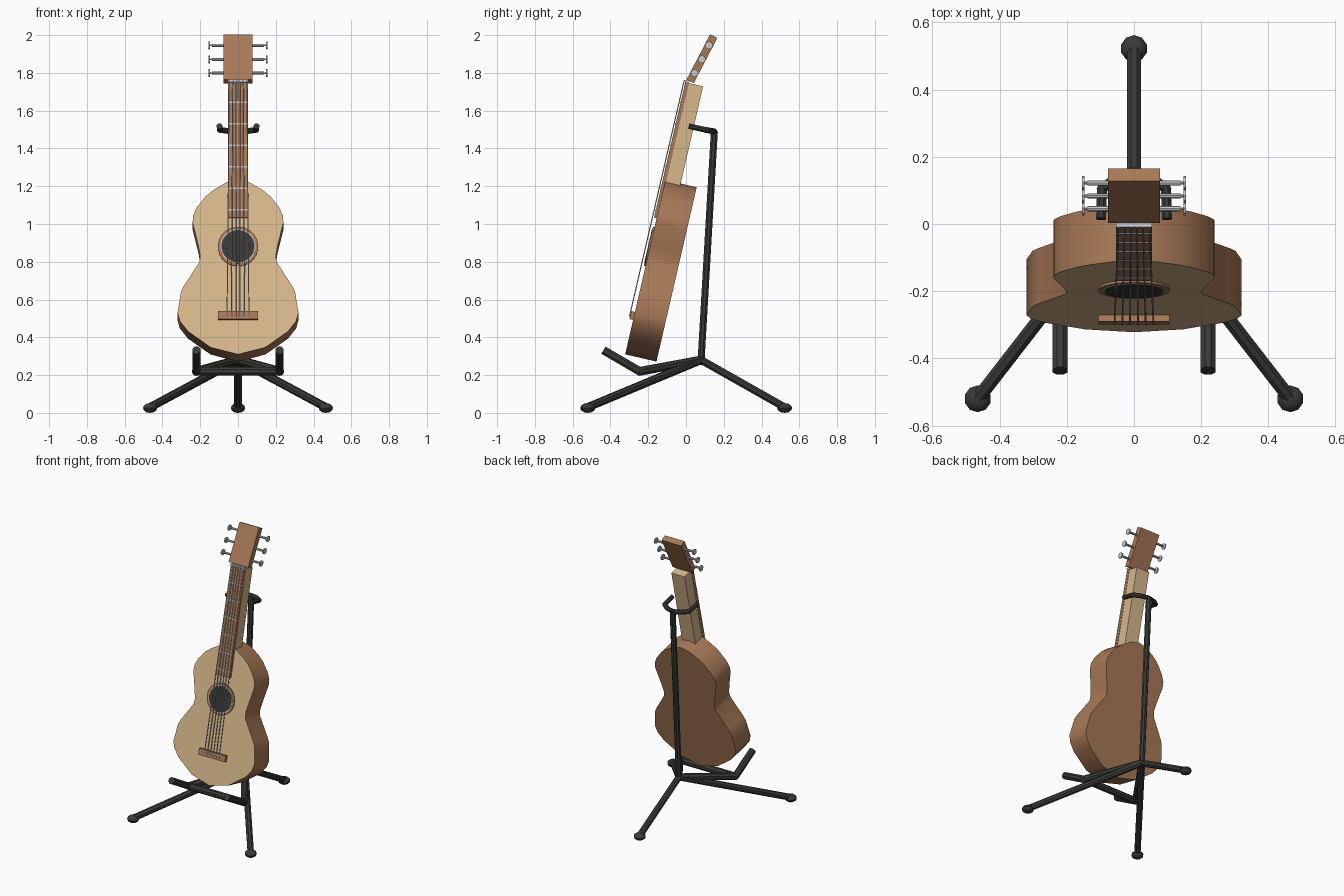
import bpy, bmesh
from math import radians, pi
from mathutils import Matrix, Vector

if "Cube" in bpy.data.objects:
    bpy.data.objects.remove(bpy.data.objects["Cube"])


def material(name, rgb):
    m = bpy.data.materials.new(name)
    m.use_nodes = True
    m.diffuse_color = (*rgb, 1)
    m.node_tree.nodes["Principled BSDF"].inputs["Base Color"].default_value = (*rgb, 1)
    return m


SPRUCE = material("pale wood", (0.68, 0.48, 0.26))
BROWN = material("brown wood", (0.39, 0.19, 0.095))
BLACK = material("black metal", (0.04, 0.043, 0.037))
SILVER = material("silver", (0.58, 0.58, 0.6))

# Leaning frames: local z runs up the instrument, local -y is its face
BODY = Matrix.Translation((0, -0.322, 0.31)) @ Matrix.Rotation(radians(-13), 4, 'X')
HEAD = Matrix.Translation((0, 0.003, 1.765)) @ Matrix.Rotation(radians(-27.5), 4, 'X')
WORLD = Matrix.Identity(4)


def finish(name, bm, mats, frame=WORLD, smooth=None):
    bmesh.ops.recalc_face_normals(bm, faces=bm.faces)
    mesh = bpy.data.meshes.new(name)
    bm.to_mesh(mesh)
    bm.free()
    for m in mats:
        mesh.materials.append(m)
    ob = bpy.data.objects.new(name, mesh)
    bpy.context.collection.objects.link(ob)
    ob.matrix_world = frame
    if smooth:
        bpy.ops.object.select_all(action='DESELECT')
        ob.select_set(True)
        bpy.context.view_layer.objects.active = ob
        bpy.ops.object.shade_smooth_by_angle(angle=radians(smooth))
    return ob


def box(name, low, high, mat, frame):
    low, high = Vector(low), Vector(high)
    bm = bmesh.new()
    bmesh.ops.create_cube(bm, size=1, matrix=Matrix.Translation((low + high) / 2)
                          @ Matrix.Diagonal((*(high - low), 1)))
    return finish(name, bm, [mat], frame)


def add_rod(bm, a, b, radius, sides):
    a, b = Vector(a), Vector(b)
    turn = (b - a).to_track_quat('Z', 'Y').to_matrix().to_4x4()
    spin = Matrix.Rotation(pi / sides, 4, 'Z')
    bmesh.ops.create_cone(bm, cap_ends=True, segments=sides, radius1=radius, radius2=radius,
                          depth=(b - a).length,
                          matrix=Matrix.Translation((a + b) / 2) @ turn @ spin)


def rods(name, paths, radius, mat, frame=WORLD, sides=8):
    """Straight rods along each path, with a ball filling every bend."""
    bm = bmesh.new()
    for path in paths:
        for a, b in zip(path, path[1:]):
            add_rod(bm, a, b, radius, sides)
        for p in path[1:-1]:
            bmesh.ops.create_uvsphere(bm, u_segments=8, v_segments=6, radius=radius,
                                      matrix=Matrix.Translation(p))
    return finish(name, bm, [mat], frame)


# Body: half outline (half width, height), mirrored and extruded backwards
half = [(0, 0), (0.145, 0.038), (0.265, 0.125), (0.308, 0.18), (0.32, 0.225), (0.302, 0.34),
        (0.285, 0.375), (0.205, 0.5), (0.2, 0.535), (0.21, 0.59), (0.24, 0.715), (0.238, 0.755),
        (0.217, 0.8), (0.17, 0.86), (0.13, 0.893), (0.06, 0.935), (0, 0.947)]
outline = half + [(-x, z) for x, z in half[-2:0:-1]]
bm = bmesh.new()
face = bm.faces.new([bm.verts.new((x, 0, z)) for x, z in outline])
ext = bmesh.ops.extrude_face_region(bm, geom=[face], use_keep_orig=True)
bmesh.ops.translate(bm, vec=(0, 0.17, 0),
                    verts=[v for v in ext["geom"] if isinstance(v, bmesh.types.BMVert)])
for f in bm.faces:
    f.material_index = 0 if f.calc_center_median().y < 0.01 else 1
finish("guitar_body", bm, [SPRUCE, BROWN], BODY, smooth=40)

# Sound hole: stacked thin discs
for name, radius, front, mat in (("rosette", 0.107, 0.008, BROWN),
                                 ("rosette_ring", 0.093, 0.0095, SILVER),
                                 ("sound_hole", 0.088, 0.011, BLACK)):
    rods(name, [[(0, 0.001, 0.585), (0, -front, 0.585)]], radius, mat, BODY, 24)

# Neck, fretboard, nut, frets, bridge
box("neck", (-0.052, 0.006, 0.9), (0.052, 0.083, 1.475), SPRUCE, BODY)
box("fretboard", (-0.054, -0.014, 0.74), (0.054, 0.006, 1.478), BROWN, BODY)
box("nut", (-0.054, -0.022, 1.475), (0.054, 0.006, 1.487), SILVER, BODY)
box("bridge", (-0.105, -0.02, 0.187), (0.105, 0.002, 0.23), BROWN, BODY)
for i in range(6):
    z = 1.366 - 0.117 * i
    box("fret", (-0.054, -0.017, z - 0.004), (0.054, -0.013, z + 0.004), SILVER, BODY)

# Strings
strings = []
for i in range(6):
    t = (i - 2.5) / 2.5
    strings.append([(0.058 * t, -0.023, 0.2), (0.046 * t, -0.022, 1.482)])
rods("strings", strings, 0.0028, SILVER, BODY, 6)

# Headstock with three tuners a side
box("headstock", (-0.077, 0, 0), (0.077, 0.043, 0.27), BROWN, HEAD)
for side in (-1, 1):
    for z in (0.05, 0.132, 0.215):
        rods("tuner_post", [[(side * 0.07, 0.022, z), (side * 0.138, 0.022, z)]],
             0.008, SILVER, HEAD)
        rods("tuner_shaft", [[(side * 0.136, 0.022, z), (side * 0.15, 0.022, z)]],
             0.004, SILVER, HEAD)
        rods("tuner_button", [[(side * 0.147, 0.022, z), (side * 0.155, 0.022, z)]],
             0.021, SILVER, HEAD)

# Stand: post, legs and feet
hub, top = (0, 0.08, 0.28), (0, 0.15, 1.49)
feet = [(-0.465, -0.52, 0.03), (0.465, -0.52, 0.03), (0, 0.522, 0.03)]
rods("stand_post", [[hub, top]], 0.02, BLACK)
rods("stand_legs", [[hub, f] for f in feet], 0.022, BLACK)
bm = bmesh.new()
for p in feet + [hub]:
    size = (0.04, 0.04, 0.026) if p != hub else (0.024, 0.024, 0.024)
    bmesh.ops.create_uvsphere(bm, u_segments=10, v_segments=6, radius=1,
                              matrix=Matrix.Translation((p[0], p[1], max(p[2] - 0.004, 0.026)))
                              @ Matrix.Diagonal((*size, 1)))
finish("stand_feet", bm, [BLACK], smooth=40)

# Lower cradle and neck yoke, mirrored left and right
cradle, yoke = [], []
for s in (-1, 1):
    cradle.append([hub, (s * 0.22, -0.245, 0.22), (s * 0.22, -0.437, 0.332)])
    yoke.append([top, (s * 0.055, 0.135, 1.493), (s * 0.095, 0.105, 1.498),
                 (s * 0.098, 0.015, 1.518)])
cradle.append([(-0.22, -0.245, 0.22), (0.22, -0.245, 0.22)])
rods("cradle", cradle, 0.024, BLACK)
rods("neck_yoke", yoke, 0.016, BLACK)
